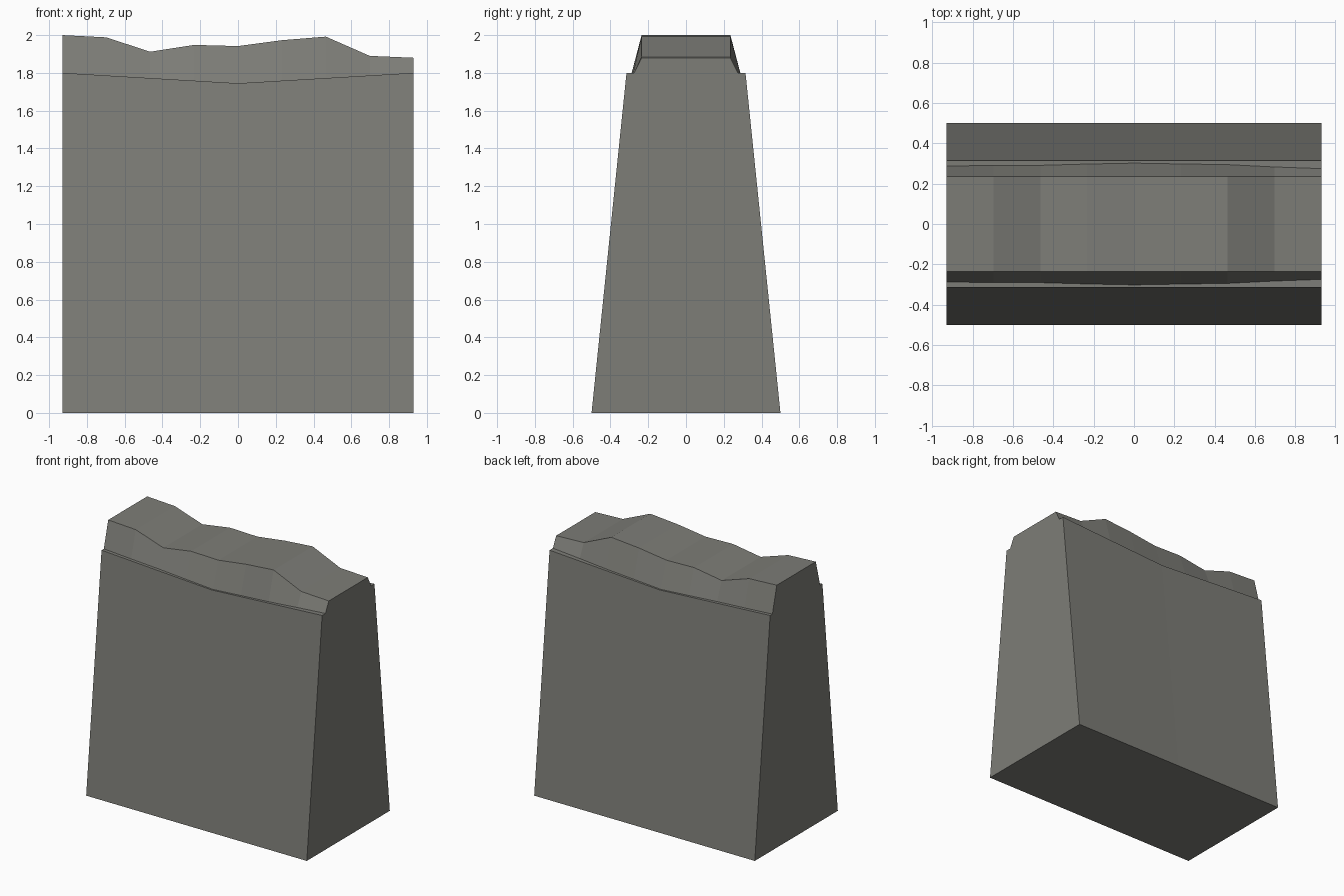
import bpy

if "Cube" in bpy.data.objects:
    bpy.data.objects.remove(bpy.data.objects["Cube"])

HALF = 0.93                      # half length of the wall

stone = bpy.data.materials.new("grey stone")
stone.diffuse_color = (0.205, 0.205, 0.185, 1)
stone.use_nodes = True
stone.node_tree.nodes["Principled BSDF"].inputs["Base Color"].default_value = stone.diffuse_color


def ledge_z(x):
    """Height of the wall's shoulder, sagging towards the middle."""
    return 1.745 + 0.055 * abs(x) / HALF


def loft(name, sections):
    """Skin a row of four-point cross-sections along x and cap both ends."""
    verts = [p for s in sections for p in s]
    last = 4 * (len(sections) - 1)
    faces = [(0, 1, 2, 3), (last + 3, last + 2, last + 1, last)]
    for i in range(len(sections) - 1):
        a, b = 4 * i, 4 * i + 4
        for k in range(4):
            n = (k + 1) % 4
            faces.append((a + n, a + k, b + k, b + n))
    mesh = bpy.data.meshes.new(name)
    mesh.from_pydata(verts, [], faces)
    mesh.materials.append(stone)
    mesh.validate()
    obj = bpy.data.objects.new(name, mesh)
    bpy.context.collection.objects.link(obj)
    return obj


def section(x, y_low, z_low, y_high, z_high):
    """Symmetrical trapezoid across the wall."""
    return [(x, -y_low, z_low), (x, -y_high, z_high),
            (x, y_high, z_high), (x, y_low, z_low)]


# Tapered wall body
loft("wall_body", [section(x, 0.5, 0, 0.315, ledge_z(x)) for x in (-HALF, 0, HALF)])

# Uneven broken crest sitting on the shoulder
heights = [2.0, 1.988, 1.912, 1.948, 1.942, 1.973, 1.992, 1.89, 1.88]
crest = []
for i, top in enumerate(heights):
    x = -HALF + 2 * HALF * i / (len(heights) - 1)
    low = ledge_z(x)
    y_low = 0.235 + 0.067 * (top - low) / (top - 1.745)
    crest.append(section(x, y_low, low, 0.235, top))
loft("broken_crest", crest)
